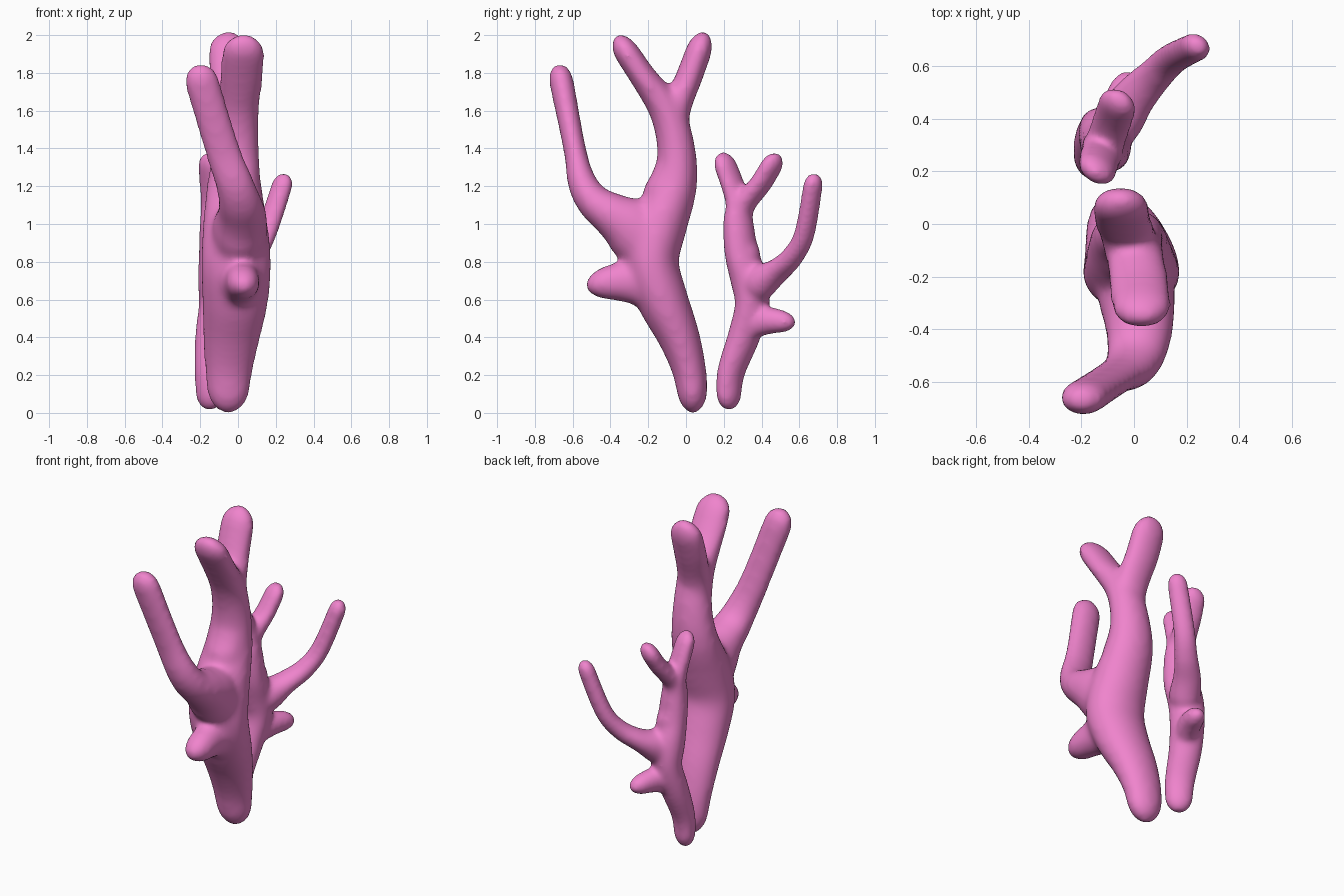
import bpy, bmesh, math
from mathutils import Vector

mat = bpy.data.materials.new("coral_pink")
mat.diffuse_color = (0.87, 0.23, 0.61, 1)


def spline(pts, t):
    # Catmull-Rom through (x, y, z, half width, half depth)
    n = len(pts) - 1
    f = min(max(t, 0), 1) * n
    i = min(int(f), n - 1)
    u = f - i
    a, b, c, d = (pts[min(max(k, 0), n)] for k in (i - 1, i, i + 1, i + 2))
    return [0.5 * (2 * q + (r - p) * u + (2 * p - 5 * q + 4 * r - s) * u * u
                   + (3 * q - p - 3 * r + s) * u ** 3) for p, q, r, s in zip(a, b, c, d)]


def branch(bm, pts, turn, grow, steps=48, sides=24):
    # flattened tube with rounded ends; grow offsets the later softening
    wide = Vector((math.cos(turn), math.sin(turn), 0))
    ts = [(1 - math.cos(math.pi * k / steps)) / 2 for k in range(steps + 1)]
    sam = [spline(pts, t) for t in ts]
    pos = [Vector(s[:3]) for s in sam]
    run = [0]
    for a, b in zip(pos, pos[1:]):
        run.append(run[-1] + (b - a).length)
    rings = []
    for k in range(1, steps):
        s = sam[k]
        hw, hd = s[3] + grow, s[4] + grow
        tan = (pos[k + 1] - pos[k - 1]).normalized()
        w = (wide - tan * wide.dot(tan)).normalized()
        d = tan.cross(w)
        end = min(run[k], run[-1] - run[k])
        cap = 0.65 * (hw + hd)
        f = math.sqrt(1 - (1 - end / cap) ** 2) if end < cap else 1
        rings.append([bm.verts.new(pos[k] + f * (w * hw * math.cos(a) + d * hd * math.sin(a)))
                      for a in (2 * math.pi * j / sides for j in range(sides))])
    for r0, r1 in zip(rings, rings[1:]):
        for j in range(sides):
            q = (j + 1) % sides
            bm.faces.new((r0[j], r0[q], r1[q], r1[j]))
    for ring, p in ((rings[0][::-1], pos[0]), (rings[-1], pos[-1])):
        tip = bm.verts.new(p)
        for j in range(sides):
            bm.faces.new((ring[j], ring[(j + 1) % sides], tip))


def coral(name, branches, turn, grow, voxel, smooth):
    bm = bmesh.new()
    for pts in branches:
        branch(bm, pts, turn, grow)
    me = bpy.data.meshes.new(name)
    bm.to_mesh(me)
    bm.free()
    me.materials.append(mat)
    ob = bpy.data.objects.new(name, me)
    bpy.context.collection.objects.link(ob)
    # melt the branches into one body
    m = ob.modifiers.new("melt", 'REMESH')
    m.mode = 'VOXEL'
    m.voxel_size = voxel
    m.use_smooth_shade = True
    m = ob.modifiers.new("soften", 'SMOOTH')
    m.factor = 0.5
    m.iterations = smooth
    return ob


large = [
    # trunk and front fork
    [(-.05, .04, -.005, .095, .07), (-.05, .022, .2, .118, .082), (-.035, -.037, .4, .145, .105),
     (-.015, -.125, .6, .17, .13), (-.01, -.185, .8, .18, .14), (-.015, -.14, 1.0, .165, .142),
     (-.02, -.06, 1.2, .14, .113), (-.01, -.052, 1.4, .115, .095), (.0, -.105, 1.6, .105, .085),
     (.02, -.235, 1.79, .11, .064), (.035, -.375, 2.0, .11, .062)],
    # back fork
    [(-.01, -.07, 1.4, .10, .07), (-.02, -.05, 1.6, .10, .068),
     (-.045, .025, 1.8, .104, .065), (-.055, .105, 2.02, .10, .062)],
    # side arm
    [(.0, -.12, .76, .13, .12), (.01, -.27, .96, .14, .155), (.02, -.385, 1.045, .125, .115),
     (.01, -.485, 1.115, .11, .088), (-.02, -.55, 1.22, .095, .072),
     (-.085, -.59, 1.4, .088, .054), (-.22, -.678, 1.85, .086, .062)],
    # web in the crook of the arm
    [(-.01, -.07, 1.4, .09, .06), (-.01, -.105, 1.22, .11, .085), (.0, -.185, 1.07, .12, .11)],
    # stub
    [(.0, -.1, .66, .10, .13), (.02, -.32, .695, .09, .105), (.035, -.535, .67, .07, .058)],
]

small = [
    # trunk and near fork
    [(-.15, .228, .012, .07, .05), (-.148, .235, .2, .082, .06), (-.135, .305, .4, .092, .075),
     (-.11, .35, .57, .098, .08), (-.11, .335, .7, .10, .09), (-.11, .295, .84, .098, .078),
     (-.115, .277, 1.0, .088, .07), (-.123, .272, 1.13, .078, .05), (-.148, .182, 1.38, .072, .045)],
    # far fork
    [(-.115, .275, .98, .07, .05), (-.11, .305, 1.1, .07, .052),
     (-.08, .40, 1.22, .072, .046), (-.05, .49, 1.375, .07, .045)],
    # side arm
    [(-.12, .31, .62, .08, .08), (-.06, .39, .69, .088, .09), (.0, .48, .75, .078, .06),
     (.08, .565, .83, .064, .05), (.15, .63, .96, .058, .045), (.255, .682, 1.27, .053, .043)],
    # web in the crook of the arm
    [(-.115, .30, 1.0, .07, .045), (-.105, .315, .88, .075, .052), (-.07, .36, .785, .075, .06)],
    # stub
    [(-.13, .29, .45, .06, .08), (-.07, .42, .488, .062, .07), (-.01, .58, .475, .048, .042)],
]

coral("large_coral", large, 0.0, .007, .018, 22)
coral("small_coral", small, -.6, .006, .012, 22)
